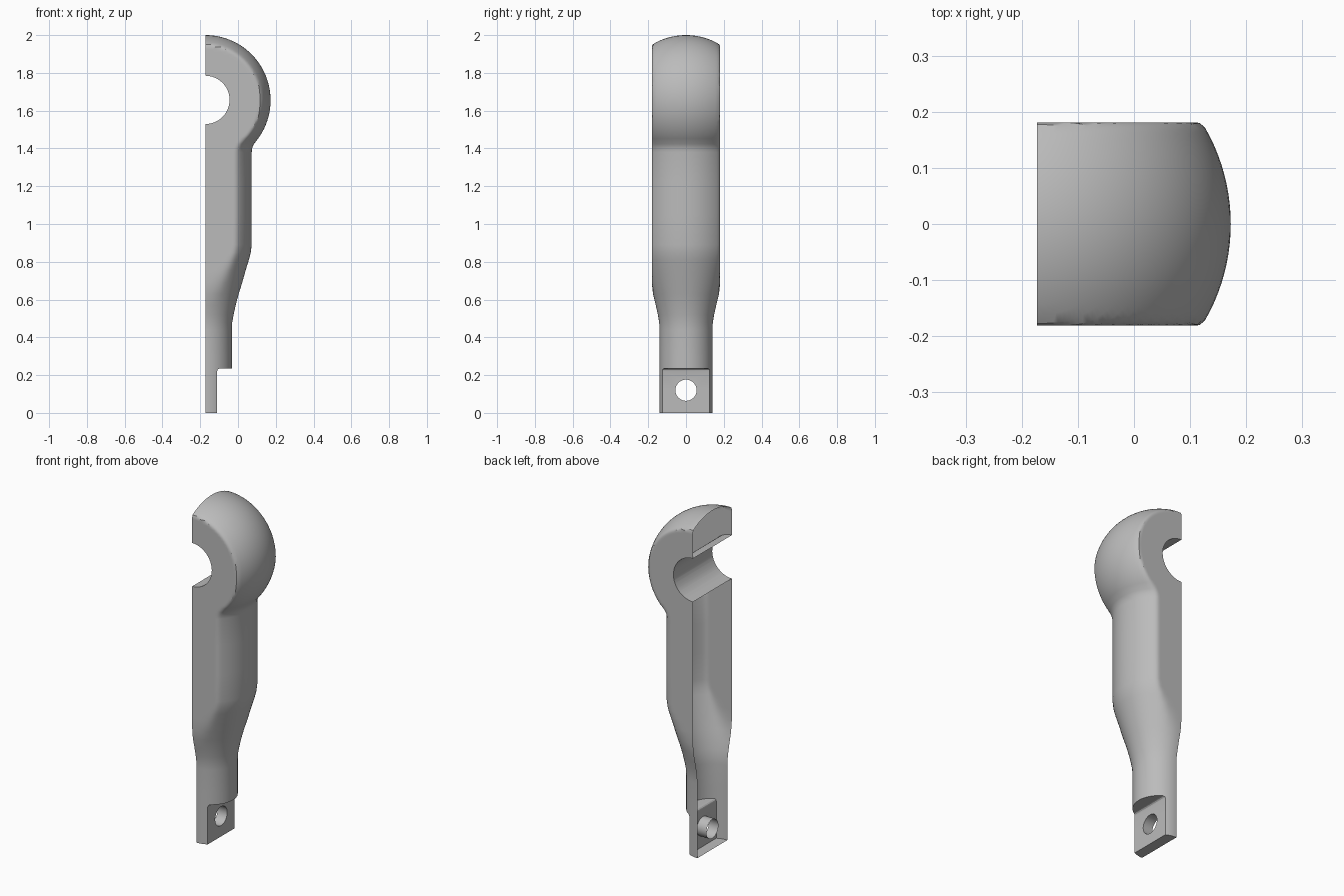
import bpy, bmesh, math
from mathutils import Matrix, Vector

if "Cube" in bpy.data.objects:
    bpy.data.objects.remove(bpy.data.objects["Cube"])

AXIS_X = -0.1725      # cut plane and axis of the turned body
HEAD_R, HEAD_Z = 0.345, 1.655
HALF_W, BLEND = 0.181, 0.013


def make_object(name, bm):
    mesh = bpy.data.meshes.new(name)
    bm.to_mesh(mesh)
    bm.free()
    obj = bpy.data.objects.new(name, mesh)
    bpy.context.collection.objects.link(obj)
    return obj


def cylinder(name, radius, rotation, location, depth=1.0):
    bm = bmesh.new()
    bmesh.ops.create_cone(bm, cap_ends=True, segments=48, radius1=radius,
                          radius2=radius, depth=depth,
                          matrix=Matrix.Translation(location) @ rotation)
    return make_object(name, bm)


def flatten(y):
    """Flat side walls with a small softened crease."""
    a = abs(y)
    if a > HALF_W + BLEND:
        a = HALF_W
    elif a > HALF_W - BLEND:
        a -= (a - HALF_W + BLEND) ** 2 / (4 * BLEND)
    return math.copysign(a, y)


# Turned profile: neck, taper, shaft, fillet, ball head
profile = [(0, 0), (0.14, 0), (0.14, 0.12), (0.14, 0.3), (0.14, 0.44), (0.142, 0.48),
           (0.149, 0.52), (0.16, 0.57), (0.176, 0.63), (0.195, 0.69), (0.213, 0.755),
           (0.23, 0.81), (0.24, 0.848), (0.245, 0.89), (0.245, 1.05), (0.245, 1.22),
           (0.245, 1.38), (0.248, 1.403), (0.257, 1.424)]
for i in range(37):
    a = math.radians(-36 + 3.5 * i)
    profile.append((HEAD_R * math.cos(a), HEAD_Z + HEAD_R * math.sin(a)))
profile[-1] = (0, HEAD_Z + HEAD_R)

bm = bmesh.new()
verts = [bm.verts.new((r, 0, z)) for r, z in profile]
edges = [bm.edges.new(pair) for pair in zip(verts, verts[1:])]
bmesh.ops.spin(bm, geom=verts + edges, cent=(0, 0, 0), axis=(0, 0, 1),
               angle=2 * math.pi, steps=120, use_merge=True)
bmesh.ops.remove_doubles(bm, verts=bm.verts, dist=1e-5)
for v in bm.verts:
    v.co = Vector((v.co.x + AXIS_X, flatten(v.co.y), v.co.z))
bmesh.ops.recalc_face_normals(bm, faces=bm.faces)
body = make_object("rod_half_shell", bm)

# Cutters: head bore, bolt hole, end notch
bore = cylinder("bore_cutter", 0.128, Matrix.Rotation(math.pi / 2, 4, 'X'), (AXIS_X, 0, 1.657))
bolt = cylinder("bolt_cutter", 0.056, Matrix.Rotation(math.pi / 2, 4, 'Y'), (AXIS_X, 0, 0.12))
bm = bmesh.new()
bmesh.ops.create_cube(bm, size=1, matrix=Matrix.Translation((0.14, 0, -0.015))
                      @ Matrix.Diagonal((0.5, 0.8, 0.5, 1)))
bmesh.ops.bevel(bm, geom=bm.edges[:], offset=0.014, segments=3, profile=0.5, affect='EDGES')
notch = make_object("notch_cutter", bm)

cutters = [bore, notch, bolt]
for c in cutters:
    c.hide_render = True
    mod = body.modifiers.new(c.name, 'BOOLEAN')
    mod.operation, mod.solver, mod.object = 'DIFFERENCE', 'EXACT', c
deps = bpy.context.evaluated_depsgraph_get()
mesh = bpy.data.meshes.new_from_object(body.evaluated_get(deps))
body.modifiers.clear()
body.data = mesh
for c in cutters:
    bpy.data.objects.remove(c)

# Slice in half, leaving the back open
bm = bmesh.new()
bm.from_mesh(mesh)
bmesh.ops.bisect_plane(bm, geom=bm.verts[:] + bm.edges[:] + bm.faces[:], dist=1e-5,
                       plane_co=(AXIS_X, 0, 0), plane_no=(-1, 0, 0), clear_outer=True)
bm.to_mesh(mesh)
bm.free()

# Plain grey finish
grey = bpy.data.materials.new("plain_grey")
grey.diffuse_color = (0.5, 0.5, 0.5, 1)
grey.use_nodes = True
grey.node_tree.nodes["Principled BSDF"].inputs["Base Color"].default_value = grey.diffuse_color
mesh.materials.clear()
mesh.materials.append(grey)
bpy.context.view_layer.objects.active = body
body.select_set(True)
bpy.ops.object.shade_smooth_by_angle(angle=math.radians(30))
